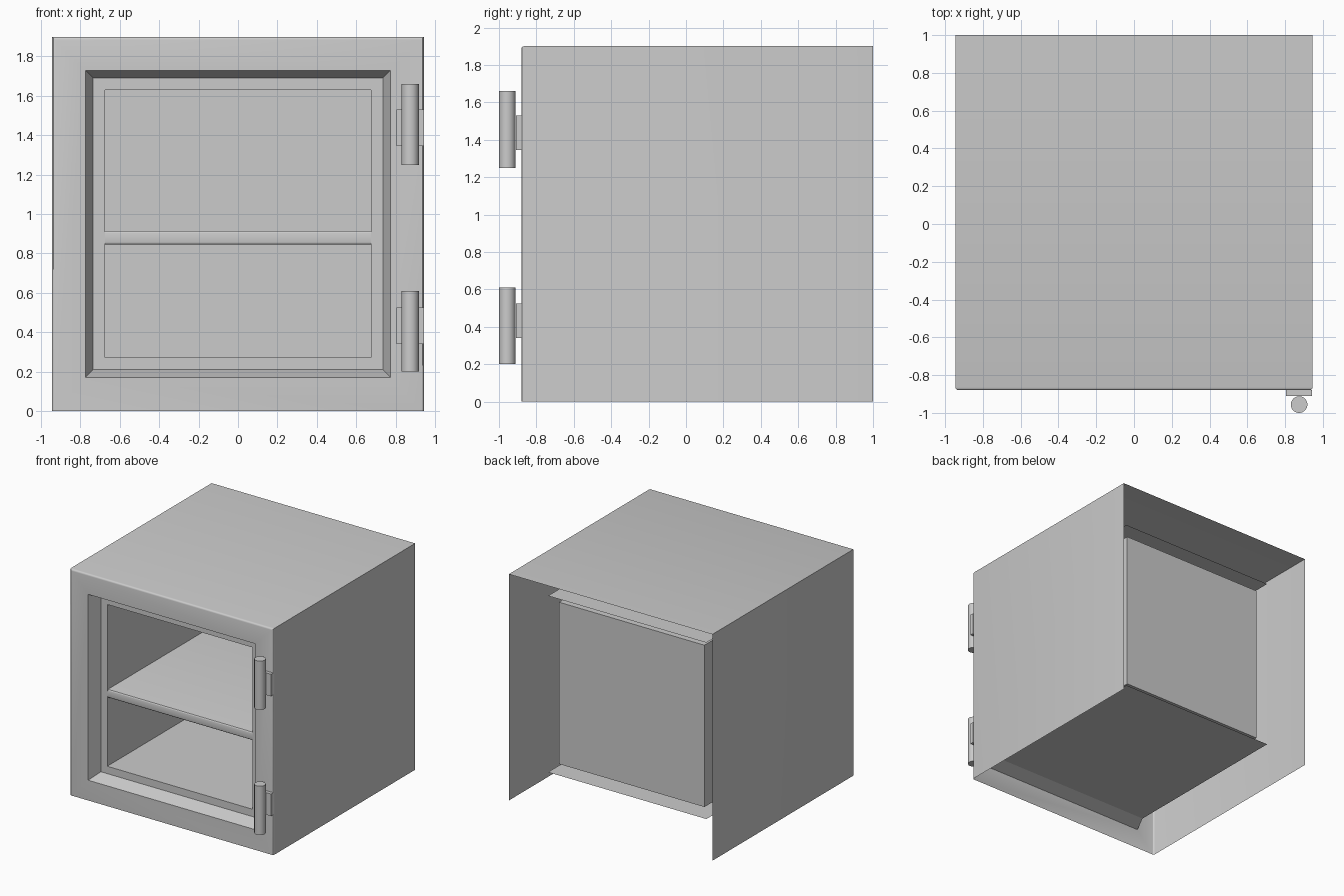
import bpy, bmesh
from math import sin, cos, pi, radians

if "Cube" in bpy.data.objects:
    bpy.data.objects.remove(bpy.data.objects["Cube"])


def finish(name, bm, angle=30):
    me = bpy.data.meshes.new(name)
    bm.to_mesh(me)
    bm.free()
    ob = bpy.data.objects.new(name, me)
    bpy.context.collection.objects.link(ob)
    bpy.ops.object.select_all(action='DESELECT')
    ob.select_set(True)
    bpy.context.view_layer.objects.active = ob
    bpy.ops.object.shade_smooth_by_angle(angle=radians(angle))
    return ob


def ring(bm, w, z0, z1, y):
    return [bm.verts.new(p) for p in ((-w, y, z0), (-w, y, z1), (w, y, z1), (w, y, z0))]


def loft(bm, sections, sides=(0, 1, 2, 3)):
    # sides: 0 left, 1 top, 2 right, 3 bottom
    rings = [ring(bm, *s) for s in sections]
    for a, b in zip(rings, rings[1:]):
        for i in sides:
            j = (i + 1) % 4
            bm.faces.new((a[i], a[j], b[j], b[i]))
    return rings


def box(name, x, y, z, bevel=0.0, edge_test=None):
    bm = bmesh.new()
    r = loft(bm, [(0.5, z[0], z[1], y[0]), (0.5, z[0], z[1], y[1])])
    bm.faces.new(r[0])
    bm.faces.new(r[1][::-1])
    for v in bm.verts:
        v.co.x = x[0] if v.co.x < 0 else x[1]
    bmesh.ops.recalc_face_normals(bm, faces=bm.faces)
    if bevel:
        edges = [e for e in bm.edges if edge_test(e)]
        bmesh.ops.bevel(bm, geom=edges, offset=bevel, segments=3, profile=0.5, affect='EDGES')
    return finish(name, bm)


# Outer casing: left, top and right walls, open at back and bottom
R = 0.015
bm = bmesh.new()
edge = [(0.945 - R + R * cos(a), 0, 1.9 - R + R * cos(a), -0.88 + R - R * sin(a))
        for a in (0, pi / 6, pi / 3, pi / 2)]
loft(bm, [(0.945, 0, 1.9, 1.0)] + edge, sides=(0, 1, 2))
# Front frame with sloping door recess
loft(bm, [edge[-1], (0.775, 0.17, 1.73, -0.88), (0.735, 0.21, 1.69, -0.77)])
bmesh.ops.remove_doubles(bm, verts=bm.verts, dist=0.0005)
bmesh.ops.recalc_face_normals(bm, faces=bm.faces)
finish("casing", bm)

# Inner compartment with front rim and closed back
bm = bmesh.new()
r = loft(bm, [(0.735, 0.21, 1.69, -0.77), (0.675, 0.272, 1.63, -0.77),
              (0.675, 0.272, 1.63, 0.72)])
bm.faces.new(r[-1])
bmesh.ops.recalc_face_normals(bm, faces=bm.faces)
finish("compartment", bm)

# Outer skins above and below the compartment
bm = bmesh.new()
loft(bm, [(0.735, 0.21, 1.69, -0.77), (0.735, 0.21, 1.69, 0.78)], sides=(1, 3))
bmesh.ops.recalc_face_normals(bm, faces=bm.faces)
finish("compartment_skins", bm)

# Shelf with softened front edge
box("shelf", (-0.674, 0.674), (-0.765, 0.719), (0.845, 0.915), 0.012,
    lambda e: all(v.co.y < -0.7 for v in e.verts) and abs(e.verts[0].co.z - e.verts[1].co.z) < 0.01)

# Hinges: mounting plate and barrel
for label, plate_z, barrel_z in (("lower", (0.34, 0.525), (0.2, 0.61)),
                                 ("upper", (1.345, 1.53), (1.25, 1.66))):
    box(label + "_hinge_plate", (0.805, 0.943), (-0.91, -0.878), plate_z)
    bm = bmesh.new()
    bmesh.ops.create_cone(bm, cap_ends=True, segments=32, radius1=0.044, radius2=0.044,
                          depth=barrel_z[1] - barrel_z[0])
    bmesh.ops.translate(bm, verts=bm.verts, vec=(0.874, -0.956, sum(barrel_z) / 2))
    finish(label + "_hinge_barrel", bm)
